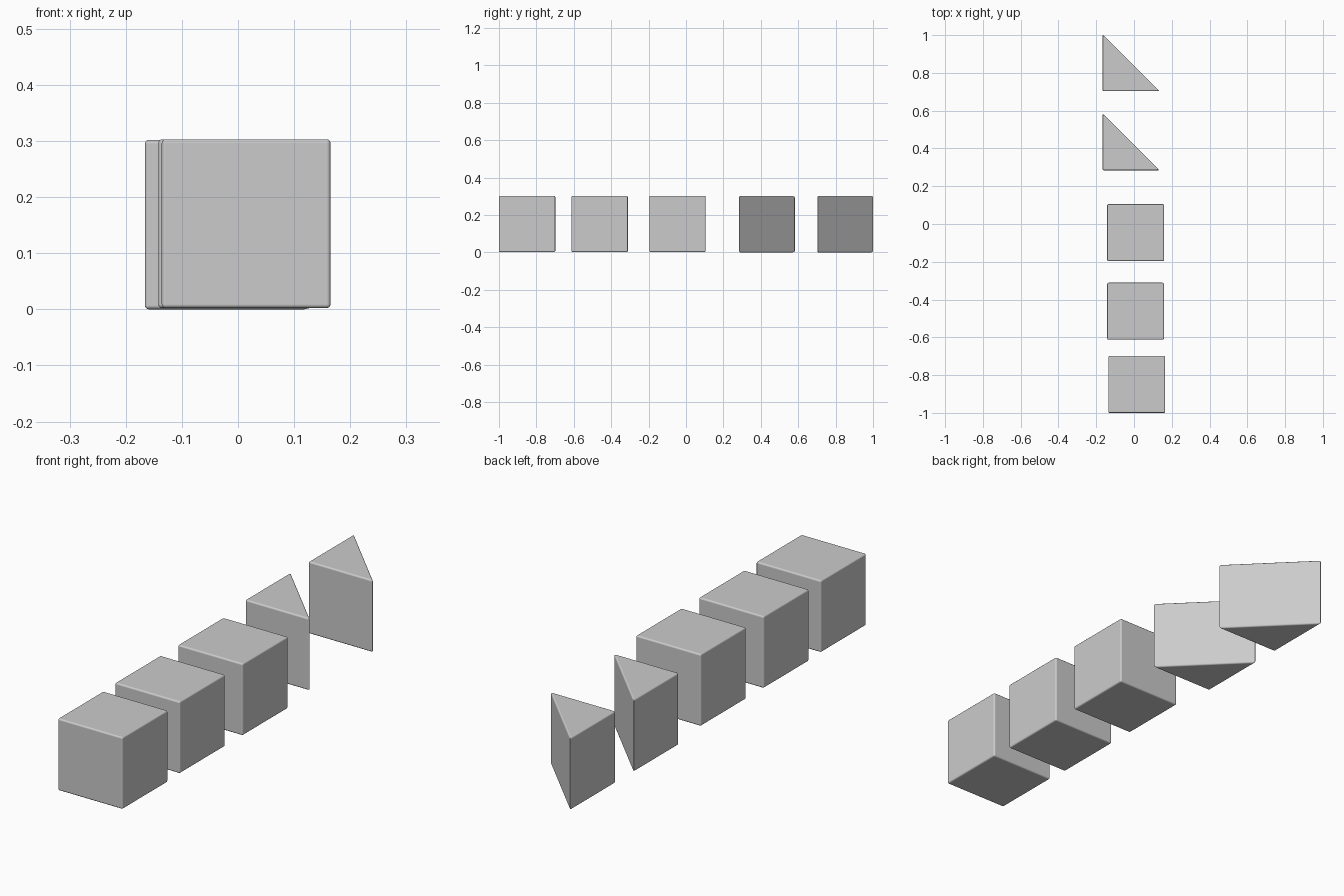
import bpy, bmesh

if "Cube" in bpy.data.objects:
    bpy.data.objects.remove(bpy.data.objects["Cube"])

BEVEL = 0.007


def block(name, outline, origin, height):
    """Extrude a flat outline upward and round its edges slightly."""
    x, y, z = origin
    bm = bmesh.new()
    base = bm.faces.new([bm.verts.new((x + u, y + v, z)) for u, v in outline])
    ret = bmesh.ops.extrude_face_region(bm, geom=[base], use_keep_orig=True)
    top = [e for e in ret["geom"] if isinstance(e, bmesh.types.BMVert)]
    bmesh.ops.translate(bm, verts=top, vec=(0, 0, height))
    bmesh.ops.recalc_face_normals(bm, faces=bm.faces)
    mesh = bpy.data.meshes.new(name)
    bm.to_mesh(mesh)
    bm.free()
    ob = bpy.data.objects.new(name, mesh)
    bpy.context.collection.objects.link(ob)
    mod = ob.modifiers.new("soft_edges", "BEVEL")
    mod.width = BEVEL
    mod.segments = 3
    mod.limit_method = "ANGLE"
    mod.harden_normals = True
    mesh.shade_smooth()
    return ob


S = 0.301
SQUARE = [(0, 0), (S, 0), (S, S), (0, S)]
TRIANGLE = [(0, 0), (S, 0), (0, S)]

# Row of three cubes at the front
for i, (x, y) in enumerate([(-0.136, -1.0), (-0.142, -0.612), (-0.142, -0.196)]):
    block(f"cube_block_{i + 1}", SQUARE, (x, y, 0.002), S)

# Two triangular wedges at the back
for i, y in enumerate([0.284, 0.703]):
    block(f"wedge_block_{i + 1}", TRIANGLE, (-0.166, y, 0.0), 0.302)
